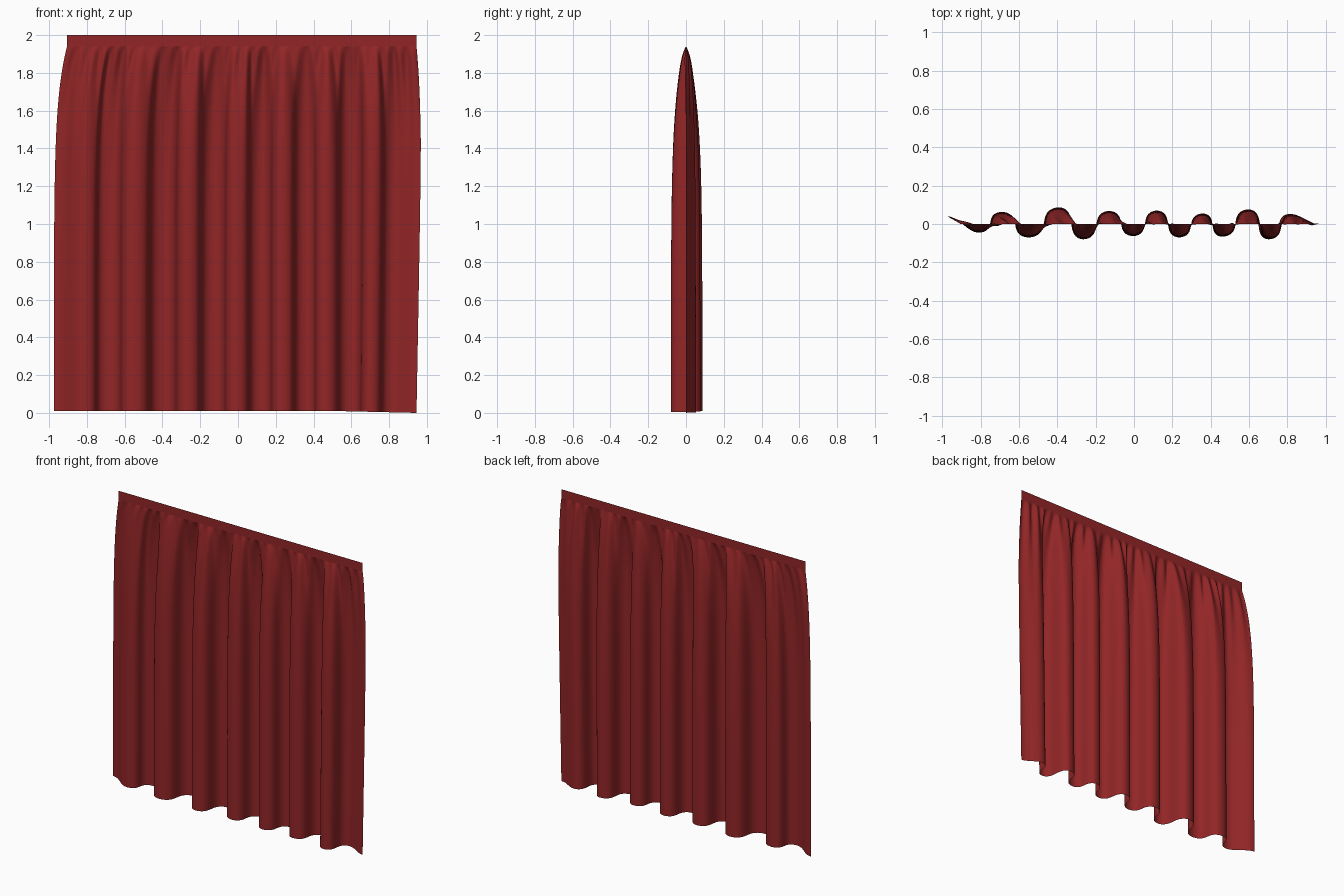
import bpy
import math

if "Cube" in bpy.data.objects:
    bpy.data.objects.remove(bpy.data.objects["Cube"])

# One red cloth colour
red = bpy.data.materials.new("dark red cloth")
red.diffuse_color = (0.29, 0.019, 0.02, 1)
red.use_nodes = True
red.node_tree.nodes["Principled BSDF"].inputs["Base Color"].default_value = red.diffuse_color

TOP = 1.94            # seam between drape and heading band
LEFT, RIGHT = -0.905, 0.945
# Crests and valleys of the big folds at the hem, left to right (x, y)
FOLDS = [(-0.975, 0.04), (-0.81, -0.045), (-0.69, 0.063), (-0.55, -0.07),
         (-0.39, 0.087), (-0.265, -0.08), (-0.13, 0.068), (-0.005, -0.063),
         (0.12, 0.07), (0.235, -0.07), (0.36, 0.055), (0.46, -0.066),
         (0.605, 0.076), (0.715, -0.08), (0.83, 0.052), (0.972, 0.0)]
STEPS, ROWS = 20, 64


def hem_curve():
    """Points (plain x, folded x, y): rounded folds with steep sides."""
    pts = []
    for i, ((x0, y0), (x1, y1)) in enumerate(zip(FOLDS, FOLDS[1:])):
        end = i in (0, len(FOLDS) - 2)
        k = 0.0 if end else 0.75
        for j in range(STEPS):
            t = j / STEPS
            tx = t + k * math.sin(2 * math.pi * t) / (2 * math.pi)
            ty = (1 - math.cos(math.pi * t)) / 2
            pts.append((x0 + (x1 - x0) * t, x0 + (x1 - x0) * tx, y0 + (y1 - y0) * ty))
    pts.append((FOLDS[-1][0], *FOLDS[-1]))
    return pts


def grid_object(name, rows):
    n = len(rows[0])
    verts = [v for row in rows for v in row]
    faces = [(r * n + c, r * n + c + 1, (r + 1) * n + c + 1, (r + 1) * n + c)
             for r in range(len(rows) - 1) for c in range(n - 1)]
    mesh = bpy.data.meshes.new(name)
    mesh.from_pydata(verts, [], faces)
    mesh.materials.append(red)
    mesh.shade_smooth()
    obj = bpy.data.objects.new(name, mesh)
    bpy.context.collection.objects.link(obj)
    return obj


# Drape: flat at the seam, small gathers below it, merging into big folds
curve = hem_curve()
first, last = curve[0][0], curve[-1][0]
rows = []
for r in range(ROWS + 1):
    f = r / ROWS
    drop = f ** 1.8                       # rows crowd towards the seam
    d = TOP * drop
    grow = 1 - math.exp(-d / 0.27)        # big folds open downwards
    gather = 0.016 * (1 - math.exp(-d / 0.04)) * math.exp(-d / 0.28)
    row = []
    for plain, xb, yb in curve:
        s = (plain - first) / (last - first)
        xt = LEFT + (RIGHT - LEFT) * s
        x = xt + (xb - xt) * grow
        x -= 0.027 * max(0, d - 0.5) / 1.44 * max(0, s * 4 - 3)
        phase = 2 * math.pi * xt / 0.068 + 1.3 * math.sin(9 * xt)
        y = yb * grow + gather * math.sin(phase) * (0.75 + 0.25 * math.sin(17 * xt))
        hem = 0.011 - 0.011 * max(0, s * 4 - 3)
        row.append((x, y, TOP - (TOP - hem) * drop))
    rows.append(row)
grid_object("drape", rows)

# Heading band: flat strip along the top
band = [[(LEFT + (RIGHT - LEFT) * c / 20, 0, z) for c in range(21)] for z in (2.0, TOP)]
grid_object("heading_band", band)
